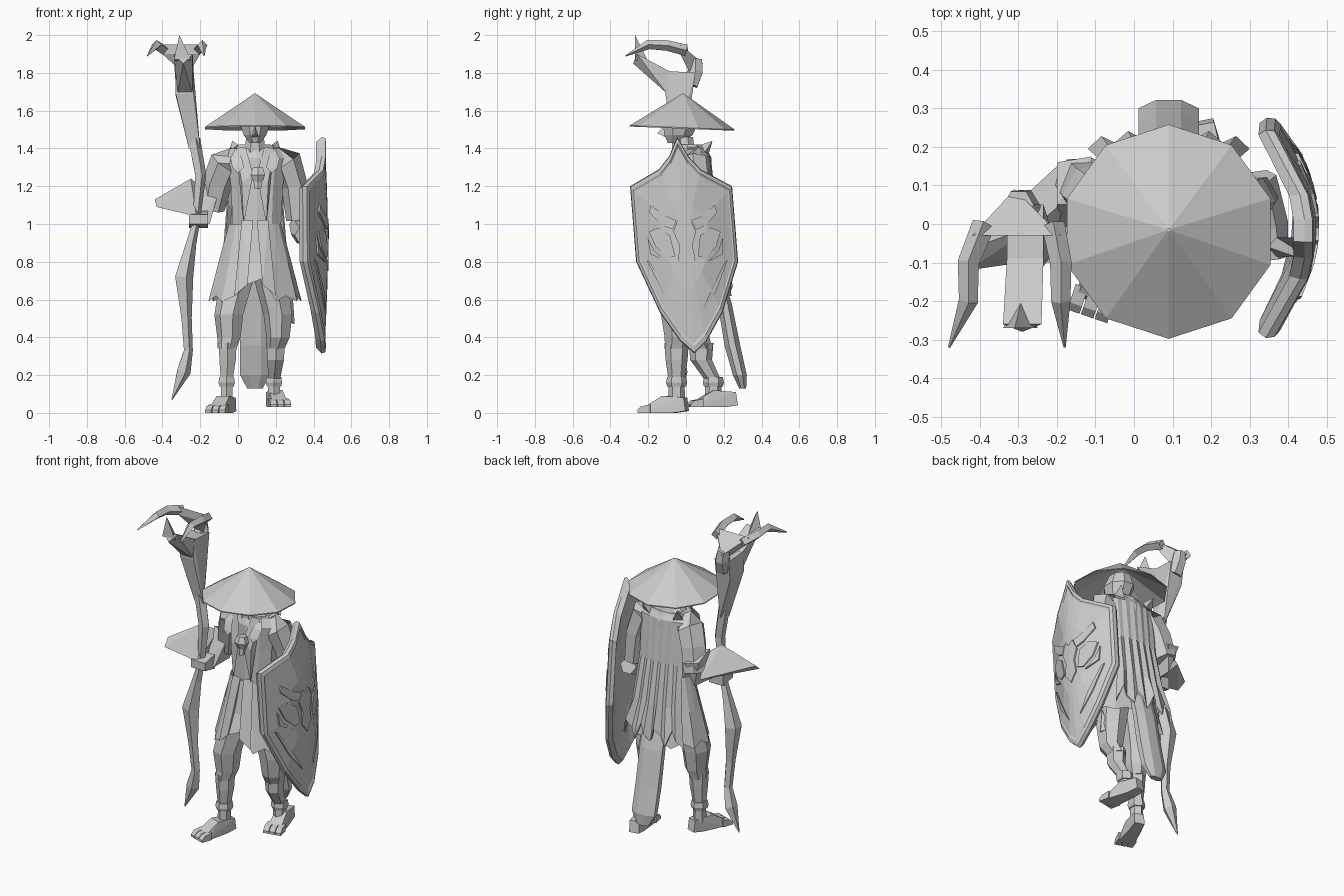
import bpy, bmesh, math
from mathutils import Vector

cube = bpy.data.objects.get("Cube")
if cube:
    bpy.data.objects.remove(cube, do_unlink=True)

grey = bpy.data.materials.new("plain_grey")
grey.use_nodes = True
tone = (.6, .6, .6, 1)
grey.diffuse_color = tone
grey.node_tree.nodes["Principled BSDF"].inputs["Base Color"].default_value = tone


def finish(name, bm):
    """Turn a bmesh into a flat shaded grey object."""
    bmesh.ops.recalc_face_normals(bm, faces=bm.faces)
    mesh = bpy.data.meshes.new(name)
    bm.to_mesh(mesh)
    bm.free()
    mesh.materials.append(grey)
    obj = bpy.data.objects.new(name, mesh)
    bpy.context.scene.collection.objects.link(obj)
    return obj


def skin(name, rings, caps=True, closed=True):
    """Join successive rings of points with quads."""
    bm = bmesh.new()
    rows = [[bm.verts.new(p) for p in ring] for ring in rings]
    count = len(rows[0])
    for low, high in zip(rows, rows[1:]):
        for i in range(count if closed else count - 1):
            j = (i + 1) % count
            bm.faces.new((low[i], low[j], high[j], high[i]))
    if caps:
        bm.faces.new(rows[0])
        bm.faces.new(rows[-1])
    return finish(name, bm)


def oval(x, y, z, rx, ry, sides, pleat=0):
    """Level ring, with every second point pulled in to form pleats."""
    points = []
    for i in range(sides):
        a = math.tau * (i + .5) / sides
        k = 1 - pleat * (i % 2)
        points.append(Vector((x + rx * k * math.cos(a), y + ry * k * math.sin(a), z)))
    return points


def loft(name, levels, sides=8, caps=True):
    return skin(name, [oval(*level, sides) for level in levels], caps)


def tube(name, path, sides=5):
    """Faceted tube along (x, y, z, radius) points."""
    spots = [Vector(p[:3]) for p in path]
    rings = []
    for i, p in enumerate(path):
        along = (spots[min(i + 1, len(path) - 1)] - spots[max(i - 1, 0)]).normalized()
        guide = Vector((1, 0, 0)) if abs(along.x) < .8 else Vector((0, 1, 0))
        side = (guide - along * guide.dot(along)).normalized()
        other = along.cross(side)
        turns = [math.tau * k / sides for k in range(sides)]
        rings.append([spots[i] + p[3] * (side * math.cos(a) + other * math.sin(a))
                      for a in turns])
    return skin(name, rings)


def hull(name, points):
    """Faceted solid wrapped around a few points."""
    bm = bmesh.new()
    for p in points:
        bm.verts.new(p)
    result = bmesh.ops.convex_hull(bm, input=bm.verts)
    spare = {v for v in result["geom_interior"] if isinstance(v, bmesh.types.BMVert)}
    bmesh.ops.delete(bm, geom=list(spare), context="VERTS")
    return finish(name, bm)


mid = .09    # body centre line

# Wide straw hat, tipped slightly forward, with a hollow underside
rim = oval(mid, -.02, 1.51, .278, .278, 10)
for p in rim:
    p.z -= .04 * p.y
peak = oval(mid, -.015, 1.69, .004, .004, 10)
lip = [p - Vector((0, 0, .006)) for p in rim]
inside = oval(mid, -.01, 1.65, .02, .02, 10)
skin("hat", [peak, rim, lip, inside])

# Head, nose, neck and collar
loft("head", [(mid, -.06, 1.43, .03, .04), (mid, -.04, 1.47, .065, .08),
              (mid, -.03, 1.53, .085, .1), (mid, -.02, 1.6, .06, .07)])
hull("nose", [(mid, -.15, 1.48), (.07, -.11, 1.46), (.11, -.11, 1.46), (mid, -.11, 1.53)])
loft("neck", [(mid, 0, 1.34, .07, .06), (mid, -.01, 1.46, .05, .05)])
loft("collar", [(mid, .03, 1.35, .14, .09), (mid, .03, 1.42, .09, .07),
                (mid, .03, 1.41, .07, .05)], 10, False)

# Coat body and pleated skirt, raised at the front opening
loft("coat_body", [(mid + .01, .02, 1, .135, .1), (mid + .01, .03, 1.2, .145, .11),
                   (mid + .01, .03, 1.35, .165, .105), (mid, .03, 1.4, .14, .08)], 10)
hem = oval(mid, .02, .59, .25, .185, 20, .08)
for i, p in enumerate(hem):
    p.z += .03 * (i % 2)
    if p.y < 0 and abs(p.x - mid) < .06:
        p.z += .09
skin("coat_skirt", [oval(mid, .02, 1, .14, .1, 20),
                    oval(mid, .02, .8, .195, .14, 20, .05), hem], False)

# Lapels, front flaps, shoulder ornaments
for s in (-1, 1):
    def at(dx, y, z):
        return (mid + s * dx, y, z)
    hull("lapel", [at(.1, -.05, 1.4), at(.05, -.06, 1.41), at(.01, -.1, 1.26),
                   at(.07, -.1, 1.22), at(.06, -.09, 1)])
    hull("front_flap", [at(.01, -.09, 1.02), at(.07, -.08, 1.02), at(.11, -.16, .62),
                        at(.04, -.175, .68), at(.05, -.12, .68)])
    hull("shoulder_ornament", [at(x, y, z) for x, y, z in (
        (.07, -.085, 1.35), (.13, -.075, 1.35), (.06, -.11, 1.3),
        (.12, -.1, 1.3), (.09, -.11, 1.27), (.1, -.03, 1.41))])
    hull("shoulder_knot", [at(x, y, z) for x, y, z in (
        (.09, .08, 1.42), (.12, .14, 1.44), (.14, .1, 1.38), (.08, .12, 1.37))])

# Skull pendant with a separate jaw
loft("pendant_skull", [(.105, -.11, 1.22, .025, .025), (.105, -.115, 1.26, .045, .035),
                       (.105, -.11, 1.3, .03, .025)], 6)
loft("pendant_jaw", [(.105, -.12, 1.185, .02, .015), (.105, -.115, 1.225, .026, .02)], 6)

# Folded cape with a ragged hem
rows = []
for z, half, back in ((1.42, .08, .09), (1.36, .15, .13), (1.1, .15, .15),
                      (.85, .17, .19), (.62, .21, .225)):
    row = []
    for i in range(13):
        t = i / 6 - 1
        fold = (i % 2) * .03 * (1.42 - z)
        ragged = .05 * (i % 3) if z < .7 else 0
        row.append((mid + half * t, back - .03 * t * t + fold, z + ragged))
    rows.append(row)
cape = skin("cape", rows, False, False)
cape.modifiers.new("cloth_thickness", "SOLIDIFY").thickness = .012
loft("cape_tail", [(mid, .17, .72, .08, .03), (mid, .205, .58, .085, .04),
                   (mid, .245, .36, .085, .045), (mid, .285, .2, .085, .04),
                   (mid, .3, .13, .045, .02)])

# Legs, ankle wraps and three-toed feet
for name, hip, knee, shin, ankle, heel, toe in (
        ("right", (.02, 0), (-.045, -.04), (-.055, -.05), (-.06, -.05),
         (-.06, -.06, 0), (-.115, -.22)),
        ("left", (.16, .02), (.215, .05), (.2, .08), (.19, .145), (.19, .2, .03), (.22, .05))):
    loft(name + "_trouser", [(*shin, .34, .052, .063), (*knee, .4, .065, .075),
                             (*knee, .52, .08, .095), (*hip, .8, .1, .1)], 7)
    ax, ay, az = heel
    loft(name + "_shin", [(*ankle, az + .06, .036, .045), (*ankle, .17, .036, .042),
                          (*shin, .28, .05, .058), (*shin, .37, .055, .065)], 6)
    loft(name + "_ankle_wrap", [(*ankle, .14, .043, .05), (*ankle, .16, .05, .056),
                                (*ankle, .19, .045, .05)], 6)
    ahead = (Vector(toe) - Vector((ax, ay))).normalized()
    across = Vector((-ahead.y, ahead.x))

    def foot_point(f, w, z):
        p = Vector((ax, ay)) + ahead * f + across * w
        return (p.x, p.y, az + z)
    sides = (-1, 1)
    hull(name + "_foot", [foot_point(f, w * s, z) for s in sides for f, w, z in (
        (-.07, .03, .01), (-.06, .03, .08), (.06, .035, .09), (.15, .05, 0),
        (.14, .04, .04), (0, .035, 0))])
    for w in (-.038, 0, .038):
        hull(name + "_toe", [foot_point(f, w + s * .017, z) for s in sides for f, z in (
            (.12, 0), (.12, .045), (.17, .035), (.19, .015), (.19, 0))])
hull("left_trouser_fold", [(.2, 0, .62), (.29, .06, .62), (.3, .06, .47), (.27, .1, .48),
                           (.25, -.01, .5)])

# Right arm: upper arm, bell sleeve and gripping hand
tube("right_upper_arm", [(-.01, .04, 1.36, .06), (-.07, .05, 1.32, .085),
                         (-.11, .08, 1.22, .08), (-.14, .11, 1.08, .07)], 6)
hull("right_forearm", [(-.2, .16, 1.17), (-.11, .175, 1.15), (-.1, .05, 1.18), (-.2, .05, 1.22),
                       (-.15, .13, 1), (-.2, -.03, 1.02), (-.15, -.02, 1)])
hull("bell_sleeve", [(-.25, 0, 1.24), (-.18, .06, 1.19), (-.44, -.07, 1.13),
                     (-.43, -.12, 1.09), (-.22, -.09, 1.04), (-.2, .15, 1.06)])
hull("right_hand", [(x, y, z) for x in (-.26, -.16) for y, z in (
    (-.1, 1.0), (-.1, 1.05), (0, .98), (0, 1.07))])

# Left arm reaching the shield grip
tube("left_upper_arm", [(.19, .04, 1.36, .06), (.26, .04, 1.33, .08),
                        (.3, .06, 1.2, .07), (.315, .07, 1.02, .06)], 6)
tube("left_forearm", [(.32, .12, 1.0, .05), (.34, 0, .95, .06), (.35, -.09, .94, .05)], 6)
tube("shield_grip", [(.42, -.06, .88, .025), (.37, -.06, .9, .025),
                     (.37, -.06, 1, .025), (.42, -.06, 1.02, .025)], 4)

# Crooked staff with a blade-like lower end
tube("staff", [(-.35, -.03, .07, .003), (-.29, -.03, .22, .04), (-.265, -.04, .33, .026),
               (-.275, -.05, .5, .03), (-.29, -.05, .72, .053), (-.25, -.05, .9, .03),
               (-.225, -.05, 1, .022), (-.215, -.05, 1.1, .025), (-.2, -.05, 1.26, .032),
               (-.235, -.04, 1.45, .035)])

# Flared staff head, crook and two claws
hull("staff_head", [(-.26, -.06, 1.4), (-.2, -.06, 1.4), (-.23, -.01, 1.4)]
     + [(x, y, z) for x in (-.33, -.235) for y, z in (
         (.05, 1.8), (.03, 1.68), (-.1, 1.81), (-.11, 1.69))])
tube("staff_crook", [(-.28, .02, 1.74, .05), (-.29, .05, 1.81, .045), (-.3, .05, 1.87, .04)], 6)
hull("staff_hub", [(-.31, .09, 1.85), (-.27, .03, 1.78), (-.42, -.03, 1.95), (-.19, -.03, 1.95),
                   (-.4, -.03, 1.9), (-.2, -.03, 1.9)])
for end, x1, x2, x3 in (("outer", -.39, -.43, -.48), ("inner", -.21, -.19, -.18)):
    tube(end + "_claw", [(x1, 0, 1.92, .03), (x2, -.1, 1.945, .028),
                         (x2, -.2, 1.95, .025), (x3, -.32, 1.89, .003)], 4)

# Forward prong of the staff head, ending in a spike
hull("staff_prong", [(-.33, -.09, 1.81), (-.235, -.09, 1.81), (-.32, -.1, 1.69), (-.24, -.1, 1.69),
                     (-.34, -.26, 1.9), (-.24, -.26, 1.9), (-.29, -.28, 1.85)])
hull("prong_spike", [(-.34, -.27, 1.87), (-.25, -.27, 1.87), (-.29, -.19, 1.84), (-.31, -.27, 2)])


# Curved shield: dished face, bevelled rim and hollow back
def on_shield(u, z, lift=0):
    return (.475 - 1.5 * u * u - .04 * (z - .9) ** 2 + lift, u + .07 - .08 * z, z)


half = [(0, 1.46), (.05, 1.36), (.11, 1.29), (.27, 1.2), (.27, .8), (.165, .53), (.07, .38), (0, .315)]
outline = half + [(-u, z) for u, z in half[-2:0:-1]]


def shield_ring(k, lift):
    return [on_shield(u * k, .92 + (z - .92) * k, lift) for u, z in outline]


skin("shield", [shield_ring(*r) for r in (
    (.02, -.045), (.5, -.045), (.95, -.05), (1, -.02), (.99, 0), (.94, .003),
    (.91, -.003), (.45, 0), (.02, 0))])


# Horned beast emblem and edge ridges, as thin plates
def emblem(name, shape, lift=.006):
    for s in (-1, 1):
        skin(name, [[on_shield(s * u, z, h) for u, z in shape] for h in (-.003, lift)])


emblem("emblem_muzzle", [(0, .75), (.045, .81), (.035, .89), (.06, .96), (.03, 1.03), (0, 1)])
emblem("emblem_horn", [(.04, 1.02), (.09, 1.04), (.17, 1.1), (.18, 1.06), (.11, .99), (.06, .97)])
emblem("emblem_cheek", [(.08, .94), (.14, .98), (.19, .96), (.16, .88), (.1, .82), (.06, .83)])
emblem("emblem_fang", [(.11, .8), (.17, .86), (.2, .93), (.19, .84)])
emblem("shield_ridge", [(.2, .8), (.215, .81), (.14, .64), (.05, .52), (.11, .64)], .004)
